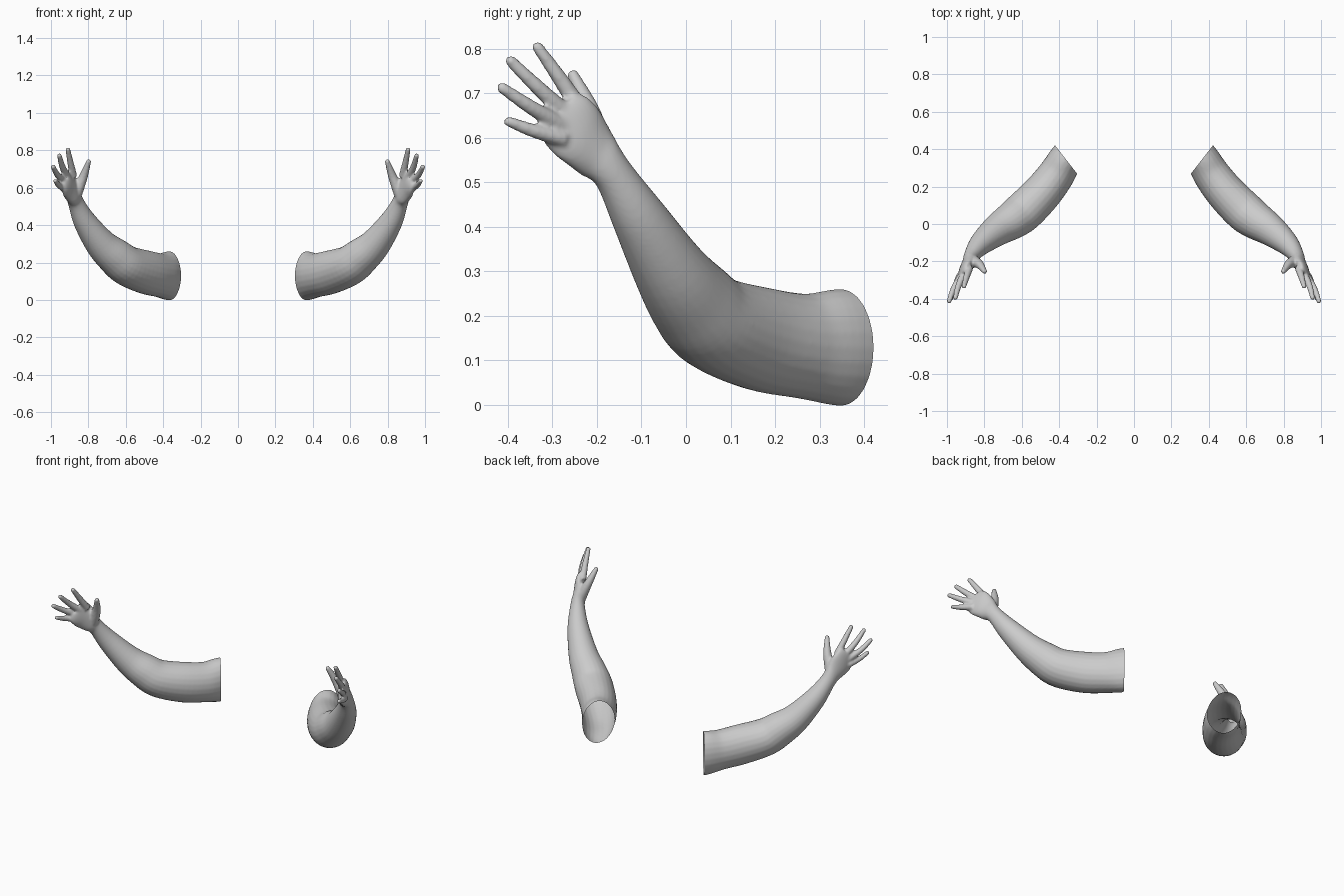
import bpy, bmesh, math
from mathutils import Vector

if "Cube" in bpy.data.objects:
    bpy.data.objects.remove(bpy.data.objects["Cube"])

D = Vector((.69, -.725, 0))      # horizontal direction of the arm
N = Vector((.725, .69, 0))       # horizontal direction across the arm
SIDES = 24
bm = bmesh.new()


def arm_pt(s, c, z):
    return D * s + N * c + Vector((0, 0, z))


def catmull(a, b, c, d, t):
    return .5 * (2 * b + (c - a) * t + (2 * a - 5 * b + 4 * c - d) * t * t
                 + (3 * b - a - 3 * c + d) * t ** 3)


def loft(stations, steps=5):
    """Closed smooth tube through (centre, half width, half height) stations."""
    q = [stations[0]] + stations + [stations[-1]]
    path = []
    for i in range(1, len(q) - 2):
        for k in range(steps):
            path.append([catmull(*(q[i + j][m] for j in (-1, 0, 1, 2)), k / steps)
                         for m in range(3)])
    path.append(list(stations[-1]))
    rings = []
    for i, (p, w, h) in enumerate(path):
        t = (path[min(i + 1, len(path) - 1)][0] - path[max(i - 1, 0)][0]).normalized()
        side = Vector((-t.y, t.x, 0)).normalized()
        up = t.cross(side)
        rings.append([bm.verts.new(p + side * w * math.cos(a) + up * h * math.sin(a))
                      for a in (2 * math.pi * j / SIDES for j in range(SIDES))])
    for r0, r1 in zip(rings, rings[1:]):
        for j in range(SIDES):
            k = (j + 1) % SIDES
            bm.faces.new((r0[j], r0[k], r1[k], r1[j]))
    bm.faces.new(rings[0][::-1])
    bm.faces.new(rings[-1])


def finger(base, mid, tip, r0, r1):
    base, mid, tip = Vector(base), Vector(mid), Vector(tip)
    d = (tip - mid).normalized()
    loft([(base, r0, r0), (mid, (r0 + r1) / 2, (r0 + r1) / 2),
          (tip - d * r1 * 1.3, r1, r1), (tip - d * r1 * .4, r1 * .85, r1 * .85),
          (tip, r1 * .35, r1 * .35)])


# upper arm, elbow, forearm, wrist and palm
loft([
    (arm_pt(-.08, .51, .128), .09, .13),
    (arm_pt(.01, .502, .129), .092, .131),
    (arm_pt(.10, .482, .132), .099, .118),
    (arm_pt(.22, .470, .148), .105, .117),
    (arm_pt(.36, .473, .182), .109, .108),
    (arm_pt(.44, .486, .230), .101, .100),
    (arm_pt(.53, .507, .300), .085, .083),
    (arm_pt(.64, .520, .420), .062, .062),
    (Vector((.866, -.165, .520)), .042, .046),
    (Vector((.882, -.205, .565)), .036, .060),
    (Vector((.902, -.243, .610)), .031, .074),
    (Vector((.915, -.275, .645)), .023, .071),
    (Vector((.921, -.288, .660)), .016, .056),
])

# fingers: index, middle, ring, little
finger((.880, -.235, .660), (.896, -.285, .735), (.911, -.340, .813), .021, .013)
finger((.905, -.260, .645), (.938, -.330, .710), (.957, -.402, .780), .021, .013)
finger((.922, -.275, .625), (.965, -.348, .668), (.992, -.422, .718), .020, .013)
finger((.932, -.275, .597), (.960, -.342, .615), (.980, -.408, .640), .019, .012)
# thumb with its fleshy base
finger((.866, -.195, .570), (.828, -.215, .655), (.795, -.258, .750), .034, .014)

bmesh.ops.recalc_face_normals(bm, faces=bm.faces)
raw = bpy.data.meshes.new("arm_parts")
bm.to_mesh(raw)
bm.free()
arm = bpy.data.objects.new("arms", raw)
bpy.context.collection.objects.link(arm)

# fuse the parts into one skin
rm = arm.modifiers.new("fuse", 'REMESH')
rm.mode = 'VOXEL'
rm.voxel_size = .006
sm = arm.modifiers.new("soften", 'SMOOTH')
sm.factor = .5
sm.iterations = 5
skin = bpy.data.meshes.new_from_object(
    arm.evaluated_get(bpy.context.evaluated_depsgraph_get()))
arm.modifiers.clear()
arm.data = skin

# cut the shoulder end open
bm = bmesh.new()
bm.from_mesh(skin)
bmesh.ops.bisect_plane(bm, geom=bm.verts[:] + bm.edges[:] + bm.faces[:],
                       plane_co=arm_pt(0, .505, .13), plane_no=D + N * .15,
                       clear_inner=True)
for f in bm.faces:
    f.smooth = True
bm.to_mesh(skin)
bm.free()

# opposite arm
arm.modifiers.new("other_arm", 'MIRROR').use_mirror_merge = False
